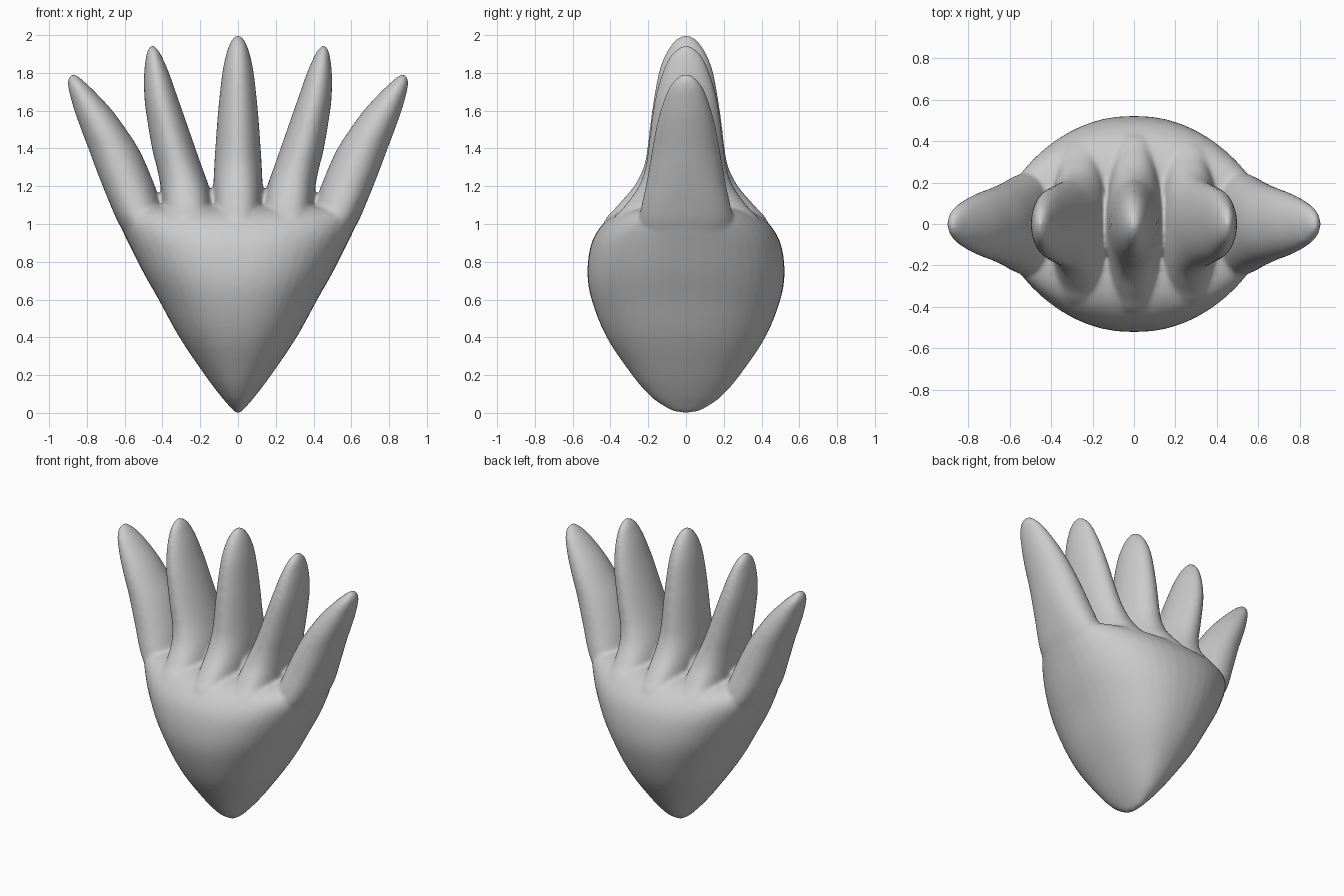
import bpy, bmesh, math

if "Cube" in bpy.data.objects:
    bpy.data.objects.remove(bpy.data.objects["Cube"])

SIDES = 48


def refine(rows, steps=4):
    """Catmull-Rom interpolation of section rows."""
    out = []
    for i in range(len(rows) - 1):
        a, b = rows[max(i - 1, 0)], rows[i]
        c, d = rows[i + 1], rows[min(i + 2, len(rows) - 1)]
        for s in range(steps):
            t = s / steps
            out.append([0.5 * (2 * q + (r - p) * t + (2 * p - 5 * q + 4 * r - w) * t * t
                               + (3 * q - p - 3 * r + w) * t ** 3)
                        for p, q, r, w in zip(a, b, c, d)])
    out.append(list(rows[-1]))
    return out


def loft(bm, rows):
    """Closed stack of superellipses; row = z, x min, x max, half depth, exponent."""
    rings = []
    for z, x0, x1, hy, n in refine(rows):
        ring = []
        for k in range(SIDES):
            a = 2 * math.pi * k / SIDES
            c, s = math.cos(a), math.sin(a)
            x = (x0 + x1) / 2 + (x1 - x0) / 2 * math.copysign(abs(c) ** (2 / n), c)
            ring.append(bm.verts.new((x, hy * math.copysign(abs(s) ** (2 / n), s), z)))
        rings.append(ring)
    for lo, hi in zip(rings, rings[1:]):
        for k in range(SIDES):
            j = (k + 1) % SIDES
            bm.faces.new((lo[k], lo[j], hi[j], hi[k]))
    bm.faces.new(rings[0][::-1])
    bm.faces.new(rings[-1])


def mirrored(rows):
    return [(z, -x1, -x0, hy, n) for z, x0, x1, hy, n in rows]


# palm: z, half width, half depth
palm = [(0, .008, .02), (.01, .022, .07), (.05, .058, .14), (.1, .1, .2), (.2, .175, .285),
        (.4, .31, .42), (.6, .42, .5), (.75, .505, .522), (.9, .58, .5), (1.0, .628, .44),
        (1.06, .64, .36), (1.09, .6, .25), (1.1, .5, .1)]

# middle finger: z, half width, half depth, exponent
middle = [(.85, .12, .38, 2.6), (1.0, .13, .435, 2.6), (1.1, .13, .36, 2.5), (1.2, .13, .275, 2.3),
          (1.3, .126, .225, 2.1), (1.4, .12, .205, 2), (1.6, .105, .18, 2), (1.8, .083, .145, 2),
          (1.9, .062, .108, 2), (1.95, .045, .077, 2), (1.985, .025, .042, 2), (2.0, .006, .01, 2)]

# inner and outer side fingers: z, x min, x max, half depth, exponent
inner = [(.85, .13, .34, .34, 2.6), (1.0, .125, .40, .395, 2.6), (1.1, .134, .40, .32, 2.5),
         (1.2, .155, .41, .25, 2.3), (1.3, .19, .43, .215, 2.1), (1.4, .225, .455, .2, 2),
         (1.6, .295, .488, .175, 2), (1.7, .33, .497, .155, 2), (1.8, .365, .497, .125, 2),
         (1.88, .4, .488, .09, 2), (1.92, .422, .478, .055, 2), (1.947, .447, .46, .012, 2)]
outer = [(.85, .3, .54, .23, 2.3), (1.0, .36, .63, .25, 2.3), (1.1, .405, .675, .235, 2.3),
         (1.2, .44, .716, .213, 2.2), (1.3, .48, .755, .195, 2.1), (1.4, .527, .792, .178, 2),
         (1.5, .592, .83, .16, 2), (1.6, .665, .866, .135, 2), (1.7, .757, .894, .1, 2),
         (1.75, .81, .901, .07, 2), (1.78, .845, .895, .04, 2), (1.793, .867, .88, .012, 2)]

bm = bmesh.new()
loft(bm, [(z, -w, w, d, 2.25) for z, w, d in palm])
loft(bm, [(z, -w, w, d, n) for z, w, d, n in middle])
for finger in (inner, outer):
    loft(bm, finger)
    loft(bm, mirrored(finger))
bmesh.ops.recalc_face_normals(bm, faces=bm.faces)

mesh = bpy.data.meshes.new("fingered_hand")
bm.to_mesh(mesh)
bm.free()
mesh.polygons.foreach_set("use_smooth", [True] * len(mesh.polygons))
hand = bpy.data.objects.new("fingered_hand", mesh)
bpy.context.collection.objects.link(hand)

# fuse palm and fingers into one soft skin
fuse = hand.modifiers.new("fuse", 'REMESH')
fuse.mode = 'VOXEL'
fuse.voxel_size = 0.012
fuse.use_smooth_shade = True
soften = hand.modifiers.new("soften", 'SMOOTH')
soften.factor = 0.5
soften.iterations = 10
